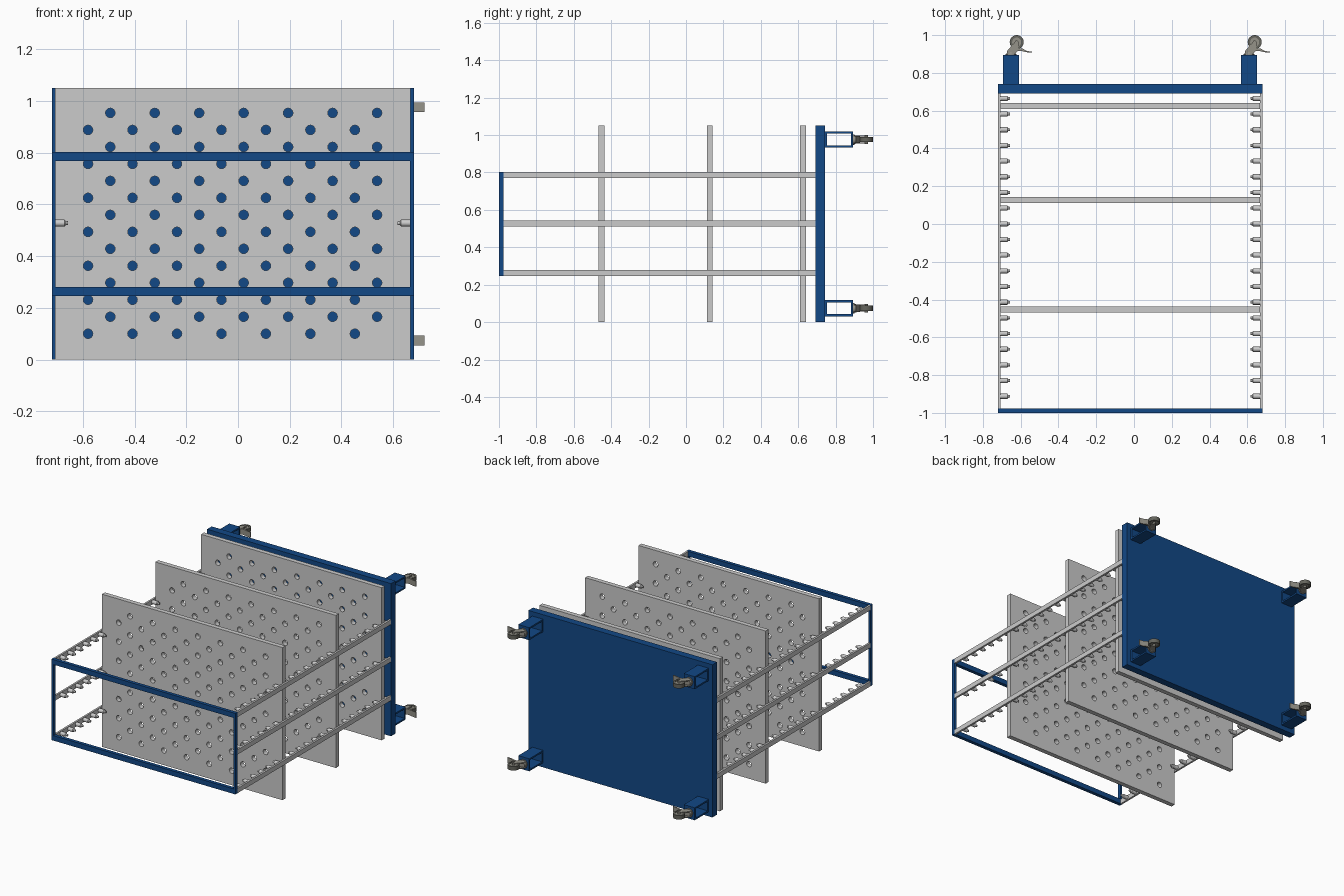
import bpy, bmesh
from math import sin, cos, pi, radians
from mathutils import Matrix, Vector

if "Cube" in bpy.data.objects:
    bpy.data.objects.remove(bpy.data.objects["Cube"])


def material(name, rgb):
    m = bpy.data.materials.new(name)
    m.diffuse_color = (*rgb, 1)
    m.use_nodes = True
    m.node_tree.nodes["Principled BSDF"].inputs["Base Color"].default_value = m.diffuse_color
    return m


BLUE = material("blue_paint", (0.006, 0.065, 0.24))
METAL = material("caster_metal", (0.30, 0.29, 0.25))
TYRE = material("tyre", (0.13, 0.13, 0.11))

# Local (x, y) of a profile mapped onto world planes
XY = Matrix.Identity(4)
XZ = Matrix.Rotation(radians(90), 4, 'X')
YZ = Matrix(((0, 0, 1, 0), (1, 0, 0, 0), (0, 1, 0, 0), (0, 0, 0, 1)))


def add(name, mesh, mat=None, loc=(0, 0, 0)):
    ob = bpy.data.objects.new(name, mesh)
    bpy.context.collection.objects.link(ob)
    ob.location = loc
    if mat and not mesh.materials:
        mesh.materials.append(mat)
    return ob


def smooth(ob):
    bpy.ops.object.select_all(action='DESELECT')
    ob.select_set(True)
    bpy.context.view_layer.objects.active = ob
    bpy.ops.object.shade_smooth_by_angle(angle=radians(30))


def box(name, lo, hi, mat=None):
    lo, hi = Vector(lo), Vector(hi)
    bm = bmesh.new()
    bmesh.ops.create_cube(bm, size=1, matrix=Matrix.Diagonal((*(hi - lo), 1)))
    me = bpy.data.meshes.new(name)
    bm.to_mesh(me)
    bm.free()
    return add(name, me, mat, (lo + hi) / 2)


def rect(x0, y0, x1, y1):
    return [(x0, y0), (x1, y0), (x1, y1), (x0, y1)]


def circle(x, y, r, n=16):
    return [(x + r * cos(2 * pi * i / n), y + r * sin(2 * pi * i / n)) for i in range(n)]


def extrude(name, loops, depth, plane, mat=None, loc=(0, 0, 0)):
    """Filled outline with holes, extruded symmetrically about its plane."""
    cu = bpy.data.curves.new(name, 'CURVE')
    cu.dimensions, cu.fill_mode, cu.extrude = '2D', 'BOTH', depth / 2
    for pts in loops:
        sp = cu.splines.new('POLY')
        sp.points.add(len(pts) - 1)
        for p, (x, y) in zip(sp.points, pts):
            p.co = (x, y, 0, 1)
        sp.use_cyclic_u = True
        sp.use_smooth = False
    ob = add(name, cu)
    bpy.ops.object.select_all(action='DESELECT')
    ob.select_set(True)
    bpy.context.view_layer.objects.active = ob
    bpy.ops.object.convert(target='MESH')
    ob = bpy.context.view_layer.objects.active
    bm = bmesh.new()
    bm.from_mesh(ob.data)
    bmesh.ops.remove_doubles(bm, verts=bm.verts, dist=1e-5)
    bmesh.ops.transform(bm, matrix=plane, verts=bm.verts)
    bmesh.ops.recalc_face_normals(bm, faces=bm.faces)
    bm.to_mesh(ob.data)
    bm.free()
    ob.location = loc
    if mat:
        ob.data.materials.append(mat)
    smooth(ob)
    return ob


def turned(name, sections, rot, mat=None, loc=(0, 0, 0), n=16):
    """Stack of cone sections (start, end, r1, r2) along local z."""
    bm = bmesh.new()
    for a, b, r1, r2 in sections:
        bmesh.ops.create_cone(bm, cap_ends=True, segments=n, radius1=r1, radius2=r2, depth=b - a,
                              matrix=rot @ Matrix.Translation((0, 0, (a + b) / 2)))
    me = bpy.data.meshes.new(name)
    bm.to_mesh(me)
    bm.free()
    ob = add(name, me, mat, loc)
    smooth(ob)
    return ob


def copy(ob, loc):
    return add(ob.name, ob.data, None, loc)


X0, X1 = -0.72, 0.68          # side faces of the rack

# Solid base panel and open end frame
box("base_panel", (X0, 0.692, 0), (X1, 0.742, 1.05), BLUE)
extrude("end_frame", [rect(X0, 0.246, X1, 0.803), rect(X0 + 0.015, 0.28, X1 - 0.015, 0.769)],
        0.024, XZ, BLUE, (0, -0.988, 0))

# Three perforated shelves with staggered holes
holes = [circle(-0.58 + 0.086 * (r % 2) + 0.172 * c, 0.1 + 0.0657 * r, 0.0185)
         for r in range(14) for c in range(7)]
shelf = extrude("shelf", [rect(X0 + 0.013, 0, X1 - 0.013, 1.05)] + holes, 0.032, XZ, None, (0, 0.625, 0))
for y in (0.127, -0.453):
    copy(shelf, (0, y, 0))

# Side rails, each with a row of twenty pegs pointing inward
peg_parts = [(-0.002, 0.036, 0.0135, 0.0135), (0.036, 0.041, 0.0135, 0.008), (0.041, 0.05, 0.008, 0.007)]
for side, xa, xb, xp, s in (("left", X0, X0 + 0.013, X0 + 0.013, 1),
                            ("right", X1 - 0.013, X1, X1 - 0.013, -1)):
    peg = None
    for z in (0.786, 0.528, 0.262):
        box(side + "_rail", (xa, -0.976, z - 0.0165), (xb, 0.692, z + 0.0165))
        for i in range(20):
            loc = (xp, 0.665 - 0.083 * i, z)
            if peg:
                copy(peg, loc)
            else:
                peg = turned(side + "_peg", peg_parts, Matrix.Rotation(s * pi / 2, 4, 'Y'), None, loc)

# Four tube brackets with braked swivel casters
ALONG_Y = Matrix.Rotation(-pi / 2, 4, 'X')
fork = [(-0.024, 0.006), (0.024, 0.006), (0.036, 0.03), (0.042, 0.066), (0.03, 0.078),
        (0.018, 0.066), (-0.02, 0.022)]
lever = [(0.0, 0.014), (0.05, 0.022), (0.085, 0.014), (0.112, 0.012), (0.112, 0.017),
         (0.085, 0.021), (0.06, 0.034), (0.03, 0.034)]
outer, inner = rect(0.742, -0.043, 0.894, 0.043), rect(0.753, -0.032, 0.883, 0.032)
parts = [
    (extrude("bracket", [outer, inner], 0.083, YZ, BLUE), (0, 0, 0)),
    (turned("swivel", [(0, 0.008, 0.028, 0.028), (0.008, 0.022, 0.024, 0.02)], ALONG_Y, METAL, n=24),
     (0, 0.893, 0)),
    (extrude("fork_plate", [fork], 0.005, XY, METAL), (0, 0.895, 0.0185)),
    (None, (0, 0.895, -0.0185)),
    (extrude("brake_lever", [lever], 0.038, XY, METAL), (0, 0.895, 0)),
    (extrude("tyre", [circle(0, 0, 0.037, 32), circle(0, 0, 0.024, 32)], 0.028, XY, TYRE),
     (0.03, 0.963, 0)),
    (turned("wheel_hub", [(-0.011, 0.011, 0.0245, 0.0245), (-0.024, 0.024, 0.009, 0.009)], XY, METAL, n=24),
     (0.03, 0.963, 0)),
]
for n, (x, z) in enumerate([(-0.651, 0.976), (0.609, 0.976), (-0.651, 0.074), (0.609, 0.074)]):
    for ob, off in parts:
        if ob is None:
            copy(last, Vector(off) + Vector((x, 0, z)))
            continue
        last = ob
        loc = Vector(off) + Vector((x, 0, z))
        if n == 0:
            ob.location = loc
        else:
            copy(ob, loc)
